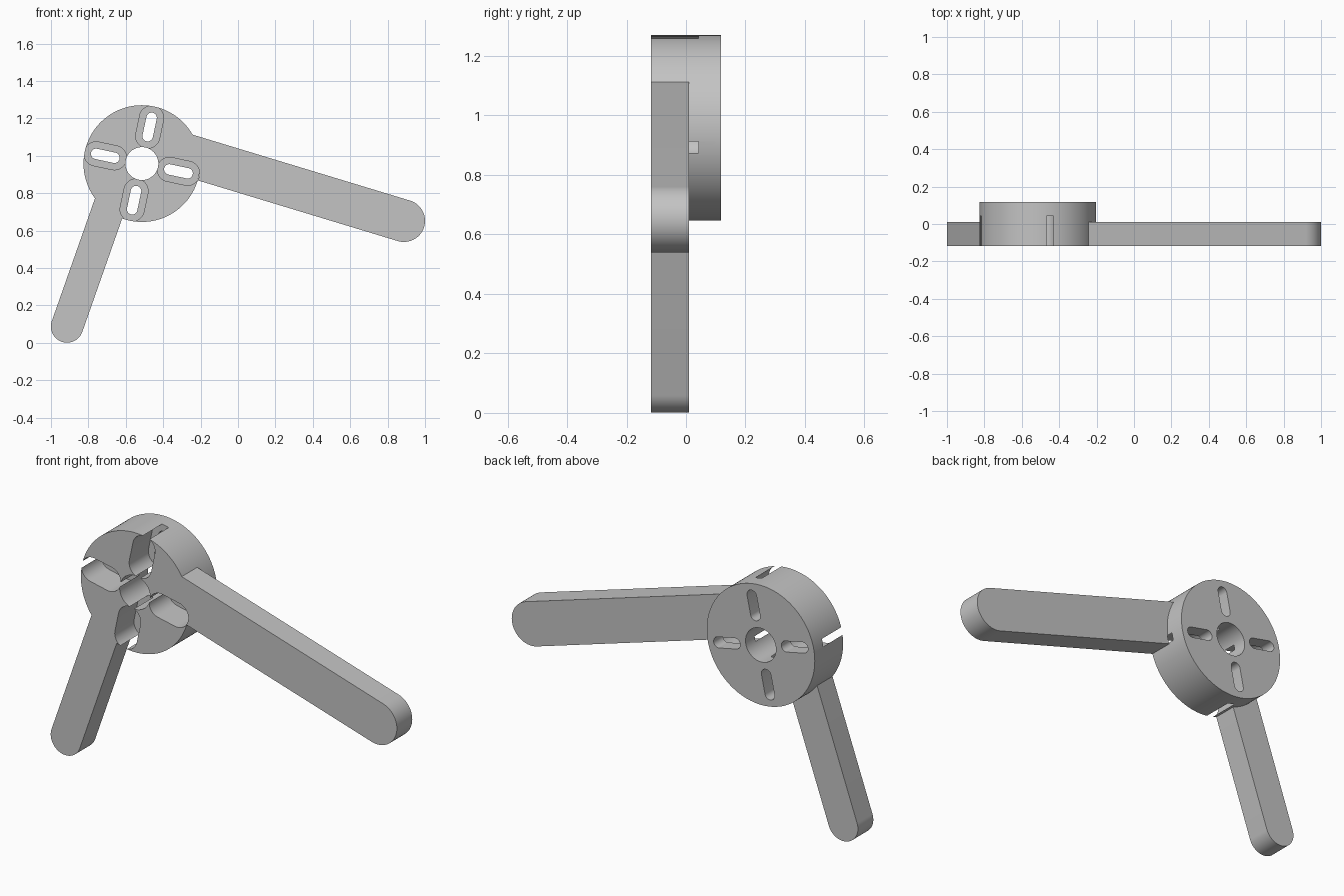
import bpy, bmesh
from math import pi, cos, sin, atan2, radians
from mathutils import Vector

cube = bpy.data.objects.get("Cube")
if cube:
    bpy.data.objects.remove(cube, do_unlink=True)

grey = bpy.data.materials.new("plain grey")
grey.use_nodes = True
colour = (0.55, 0.55, 0.55, 1)
grey.diffuse_color = colour
grey.node_tree.nodes["Principled BSDF"].inputs["Base Color"].default_value = colour

FRONT, BACK = -0.117, 0.117
ARM_BACK = 0.01        # back face of the arms
POCKET_FLOOR = 0.042   # depth of the front pockets
HUB = Vector((-0.514, 0.958))


def arc(centre, radius, start, sweep, steps):
    return [centre + radius * Vector((cos(start + sweep * i / steps),
                                      sin(start + sweep * i / steps)))
            for i in range(steps + 1)]


def prism(name, outline, y0, y1):
    """Extrude an outline in the x-z plane from y0 to y1."""
    bm = bmesh.new()
    face = bm.faces.new([bm.verts.new((p.x, y0, p.y)) for p in outline])
    ext = bmesh.ops.extrude_face_region(bm, geom=[face])
    moved = [g for g in ext["geom"] if isinstance(g, bmesh.types.BMVert)]
    bmesh.ops.translate(bm, verts=moved, vec=(0, y1 - y0, 0))
    bmesh.ops.recalc_face_normals(bm, faces=bm.faces)
    mesh = bpy.data.meshes.new(name)
    bm.to_mesh(mesh)
    bm.free()
    mesh.materials.append(grey)
    obj = bpy.data.objects.new(name, mesh)
    bpy.context.collection.objects.link(obj)
    return obj


def disc(name, centre, radius, y0, y1, steps=128):
    return prism(name, arc(centre, radius, 0, 2 * pi, steps)[:-1], y0, y1)


def slot(name, a, b, radius, y0, y1):
    """Bar with two rounded ends, centred on a and b."""
    turn = atan2(b.y - a.y, b.x - a.x)
    outline = arc(b, radius, turn - pi / 2, pi, 24) + arc(a, radius, turn + pi / 2, pi, 24)
    return prism(name, outline, y0, y1)


def arm(name, root, tip, radius):
    """Bar with a square root and a rounded tip."""
    turn = atan2(tip.y - root.y, tip.x - root.x)
    side = radius * Vector((-sin(turn), cos(turn)))
    outline = arc(tip, radius, turn - pi / 2, pi, 32) + [root + side, root - side]
    return prism(name, outline, FRONT, ARM_BACK)


# Hub and two arms
hub = disc("hub_with_arms", HUB, 0.312, FRONT, BACK)
steps = [(arm("long_arm", Vector((-0.32, 1.018)), Vector((0.887, 0.652)), 0.113), "UNION"),
         (arm("short_arm", Vector((-0.672, 0.775)), Vector((-0.914, 0.087)), 0.0865), "UNION")]

# Central bore, then four pockets with narrower through slots
steps.append((disc("bore_cutter", HUB, 0.088, -0.2, 0.2, 64), "DIFFERENCE"))
for i in range(4):
    out = Vector((cos(radians(90 * i - 12)), sin(radians(90 * i - 12))))
    a, b = HUB + 0.15 * out, HUB + 0.25 * out
    steps.append((slot("pocket_cutter", a, b, 0.0645, -0.2, POCKET_FLOOR), "DIFFERENCE"))
    steps.append((slot("slot_cutter", a, b, 0.028, -0.25, 0.25), "DIFFERENCE"))

for tool, operation in steps:
    mod = hub.modifiers.new(tool.name, "BOOLEAN")
    mod.object, mod.operation, mod.solver = tool, operation, "EXACT"

# Bake the booleans and drop the tools
bpy.context.view_layer.update()
baked = bpy.data.meshes.new_from_object(hub.evaluated_get(bpy.context.evaluated_depsgraph_get()))
hub.modifiers.clear()
hub.data = baked
for tool, _ in steps:
    bpy.data.objects.remove(tool, do_unlink=True)

bpy.context.view_layer.objects.active = hub
hub.select_set(True)
bpy.ops.object.shade_smooth_by_angle(angle=radians(30))
